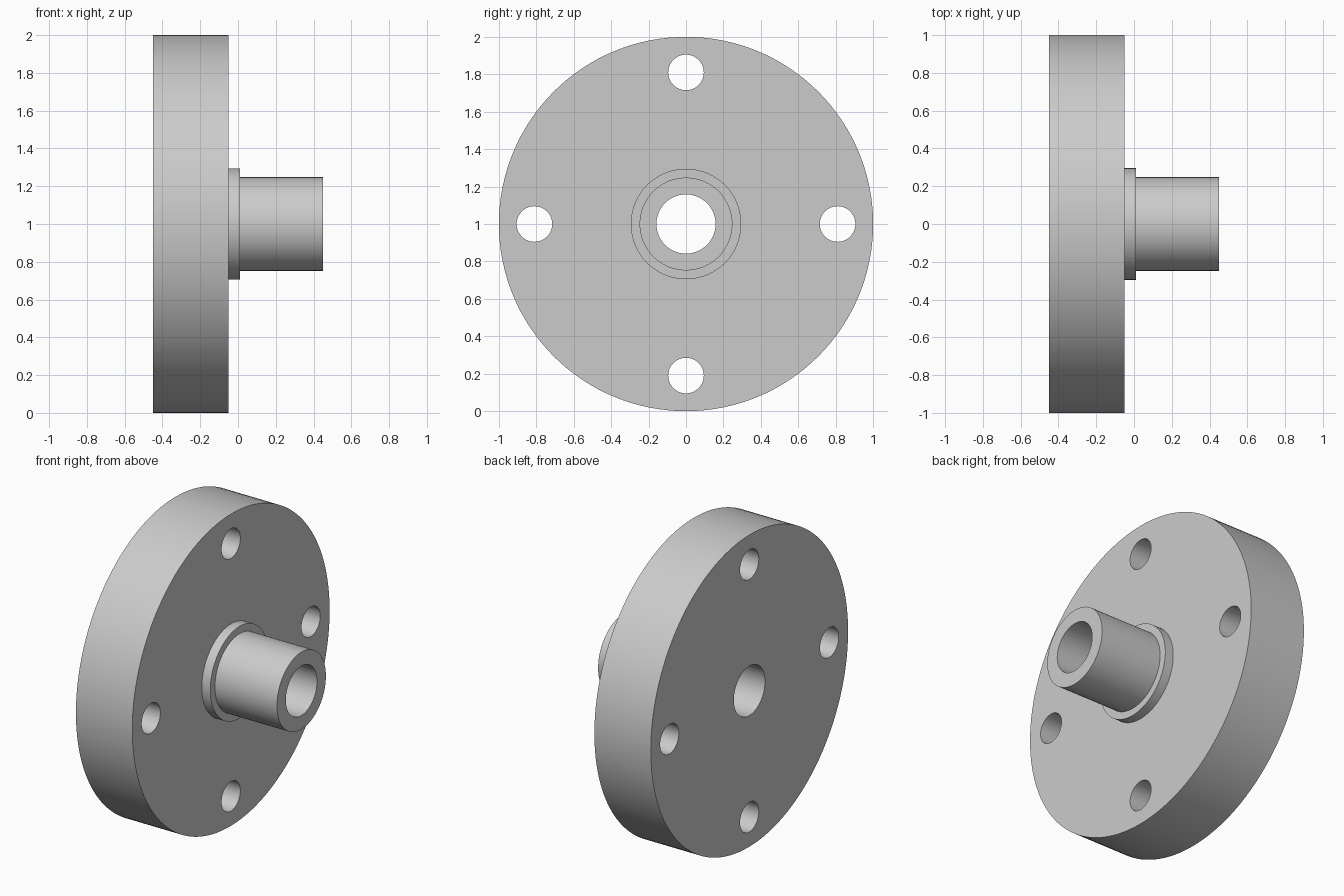
import bpy, bmesh, math
from mathutils import Matrix, Vector

cube = bpy.data.objects.get("Cube")
if cube:
    bpy.data.objects.remove(cube, do_unlink=True)

SEGMENTS = 128
CENTRE = Vector((0, 0, 1))

steel = bpy.data.materials.new("plain grey metal")
steel.use_nodes = True
grey = (0.6, 0.6, 0.6, 1)
steel.diffuse_color = grey
steel.node_tree.nodes["Principled BSDF"].inputs["Base Color"].default_value = grey


def add_object(name, bm):
    bmesh.ops.recalc_face_normals(bm, faces=bm.faces)
    mesh = bpy.data.meshes.new(name)
    bm.to_mesh(mesh)
    bm.free()
    obj = bpy.data.objects.new(name, mesh)
    bpy.context.collection.objects.link(obj)
    mesh.materials.append(steel)
    return obj


def lathe(name, profile):
    """Spin a closed (x, radius) profile about the x axis."""
    bm = bmesh.new()
    verts = [bm.verts.new((x, 0, r)) for x, r in profile]
    edges = [bm.edges.new((v, verts[i - 1])) for i, v in enumerate(verts)]
    bmesh.ops.spin(bm, geom=verts + edges, cent=(0, 0, 0), axis=(1, 0, 0),
                   angle=math.tau, steps=SEGMENTS, use_merge=True)
    bmesh.ops.remove_doubles(bm, verts=bm.verts, dist=1e-5)
    obj = add_object(name, bm)
    obj.location = CENTRE
    return obj


# Flange disc, shoulder ring and hollow spigot in one turned profile
back, face, shoulder, end = -0.45, -0.05, 0.01, 0.45
bore = 0.158
flange = lathe("flanged_hub", [
    (back, bore), (back, 1.0), (face, 1.0), (face, 0.295),
    (shoulder, 0.295), (shoulder, 0.248), (end, 0.248), (end, bore)])

# Four bolt holes through the disc
bm = bmesh.new()
for i in range(4):
    place = (Matrix.Rotation(i * math.pi / 2, 4, 'X')
             @ Matrix.Translation((-0.25, 0, 0.81))
             @ Matrix.Rotation(math.pi / 2, 4, 'Y'))
    bmesh.ops.create_cone(bm, cap_ends=True, segments=64, radius1=0.095,
                          radius2=0.095, depth=0.6, matrix=place)
cutter = add_object("bolt_hole_cutter", bm)
cutter.location = CENTRE
cutter.hide_render = True

cut = flange.modifiers.new("bolt holes", 'BOOLEAN')
cut.operation = 'DIFFERENCE'
cut.solver = 'EXACT'
cut.object = cutter
bpy.context.view_layer.objects.active = flange
flange.select_set(True)
bpy.ops.object.modifier_apply(modifier=cut.name)
bpy.data.objects.remove(cutter, do_unlink=True)

# Smooth round walls, crisp rims
bpy.ops.object.shade_smooth_by_angle(angle=math.radians(30))
